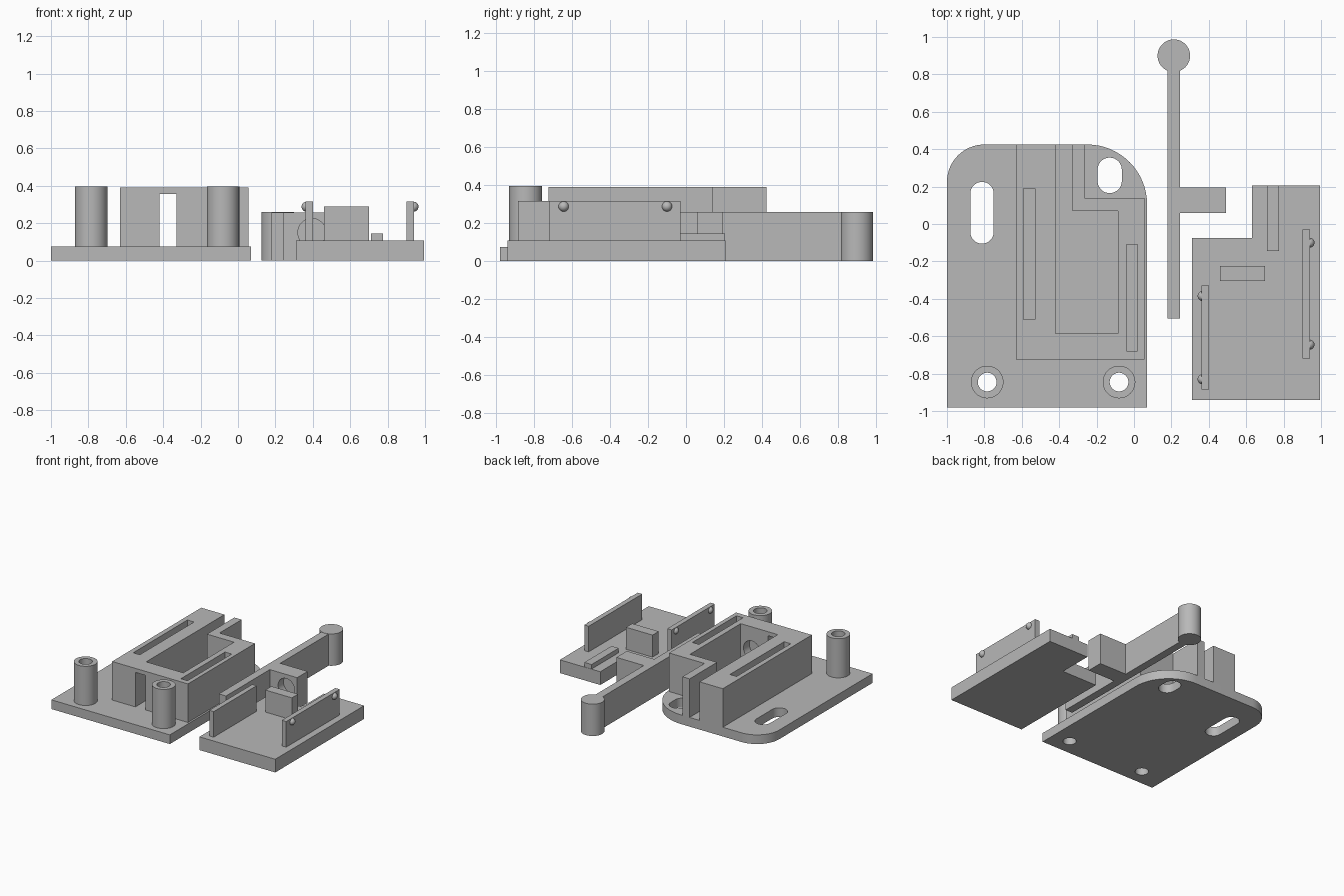
import bpy, bmesh, math

if "Cube" in bpy.data.objects:
    bpy.data.objects.remove(bpy.data.objects["Cube"])

grey = bpy.data.materials.new("light grey plastic")
grey.diffuse_color = (0.48, 0.48, 0.48, 1)
grey.use_nodes = True
grey.node_tree.nodes["Principled BSDF"].inputs["Base Color"].default_value = grey.diffuse_color


def prism(name, pts, z0, z1):
    """Upright solid from a plan outline."""
    bm = bmesh.new()
    face = bm.faces.new([bm.verts.new((x, y, z0)) for x, y in pts])
    top = bmesh.ops.extrude_face_region(bm, geom=[face])["geom"]
    for v in top:
        if isinstance(v, bmesh.types.BMVert):
            v.co.z = z1
    bmesh.ops.recalc_face_normals(bm, faces=bm.faces)
    me = bpy.data.meshes.new(name)
    bm.to_mesh(me)
    bm.free()
    me.materials.append(grey)
    ob = bpy.data.objects.new(name, me)
    bpy.context.collection.objects.link(ob)
    return ob


def box(name, x0, x1, y0, y1, z0, z1):
    return prism(name, [(x0, y0), (x1, y0), (x1, y1), (x0, y1)], z0, z1)


def arc(cx, cy, r, a0, a1, n=16):
    return [(cx + r * math.cos(math.radians(a0 + (a1 - a0) * i / n)),
             cy + r * math.sin(math.radians(a0 + (a1 - a0) * i / n))) for i in range(n + 1)]


def disc(name, cx, cy, r, z0, z1, n=48):
    return prism(name, arc(cx, cy, r, 0, 360, n)[:-1], z0, z1)


def capsule(name, x0, x1, y0, y1, z0, z1):
    r, cx = (x1 - x0) / 2, (x0 + x1) / 2
    return prism(name, arc(cx, y1 - r, r, 0, 180) + arc(cx, y0 + r, r, 180, 360), z0, z1)


def pocket(cx, cz, r, y0, y1):
    """Round cutter lying along y."""
    ob = disc("cutter", 0, 0, r, -y1, -y0)
    ob.rotation_euler.x = math.radians(90)
    ob.location = (cx, 0, cz)
    return ob


def cut(ob, cutters):
    for c in cutters:
        c.hide_render = True
        m = ob.modifiers.new("cut", "BOOLEAN")
        m.operation, m.solver, m.object = "DIFFERENCE", "EXACT", c
    bpy.context.view_layer.update()
    deps = bpy.context.evaluated_depsgraph_get()
    me = bpy.data.meshes.new_from_object(ob.evaluated_get(deps))
    ob.modifiers.clear()
    ob.data = me
    for c in cutters:
        bpy.data.objects.remove(c)


# Base plate with rounded back corners, two slots and two screw holes
POSTS = [("left", -0.785), ("right", -0.08)]
PY, T = -0.845, 0.075
base = prism("base_plate", [(-1, -0.98), (0.07, -0.98)]
             + arc(-0.25, 0.105, 0.32, 0, 90) + arc(-0.8, 0.225, 0.2, 90, 180), 0, T)
cut(base, [capsule("cutter", -0.875, -0.75, -0.105, 0.225, -0.1, 0.2),
           capsule("cutter", -0.195, -0.065, 0.165, 0.355, -0.1, 0.2)]
    + [disc("cutter", x, PY, 0.05, -0.1, 0.2) for _, x in POSTS])

# Hollow screw posts
for side, x in POSTS:
    post = disc(side + "_post", x, PY, 0.087, T, 0.395)
    cut(post, [disc("cutter", x, PY, 0.05, 0, 0.5)])

# Housing: cavity with a channel open to the back
housing = prism("housing", [
    (-0.63, -0.725), (0.055, -0.725), (0.055, 0.14), (-0.265, 0.14), (-0.265, 0.425),
    (-0.33, 0.425), (-0.33, 0.07), (-0.085, 0.07), (-0.085, -0.585), (-0.42, -0.585),
    (-0.42, 0.425), (-0.63, 0.425)], T, 0.39)
cut(housing, [box("cutter", -0.59, -0.53, -0.51, 0.19, 0, 0.5),      # guide slots
              box("cutter", -0.04, 0.02, -0.68, -0.11, 0, 0.5),
              box("cutter", -0.42, -0.33, -0.8, -0.55, 0, 0.357),    # front window
              pocket(-0.185, 0.2, 0.075, -0.66, -0.5)])              # spring seat

# Sliding lever: bar and tab in one outline, round knob at the end
lever = prism("lever", [(0.18, -0.505), (0.245, -0.505), (0.245, 0.06), (0.493, 0.06),
                        (0.493, 0.195), (0.245, 0.195), (0.245, 0.85), (0.18, 0.85)], 0, 0.258)
cut(lever, [pocket(0.395, 0.15, 0.075, 0.0, 0.13)])
disc("lever_knob", 0.213, 0.9, 0.087, 0, 0.26)

# Cover: notched plate with walls, block and strip
C = 0.108
prism("cover_plate", [(0.31, -0.94), (0.995, -0.94), (0.995, 0.207), (0.63, 0.207),
                      (0.63, -0.075), (0.31, -0.075)], 0, C)
box("cover_left_wall", 0.36, 0.4, -0.885, -0.33, C, 0.317)
box("cover_right_wall", 0.9, 0.94, -0.72, -0.03, C, 0.317)
box("cover_block", 0.46, 0.7, -0.305, -0.225, C, 0.288)
box("cover_strip", 0.71, 0.775, -0.145, 0.205, C, 0.145)

# Snap bumps on the outer wall faces
for i, (x, y) in enumerate([(0.367, -0.385), (0.367, -0.83), (0.938, -0.1), (0.938, -0.645)]):
    bpy.ops.mesh.primitive_uv_sphere_add(segments=24, ring_count=12, radius=0.027, location=(x, y, 0.288))
    bump = bpy.context.object
    bump.name = "snap_bump_%d" % (i + 1)
    bump.data.materials.append(grey)

# Smooth the round surfaces, keep hard edges
bpy.ops.object.select_all(action="SELECT")
bpy.context.view_layer.objects.active = base
bpy.ops.object.shade_smooth_by_angle(angle=math.radians(30))
